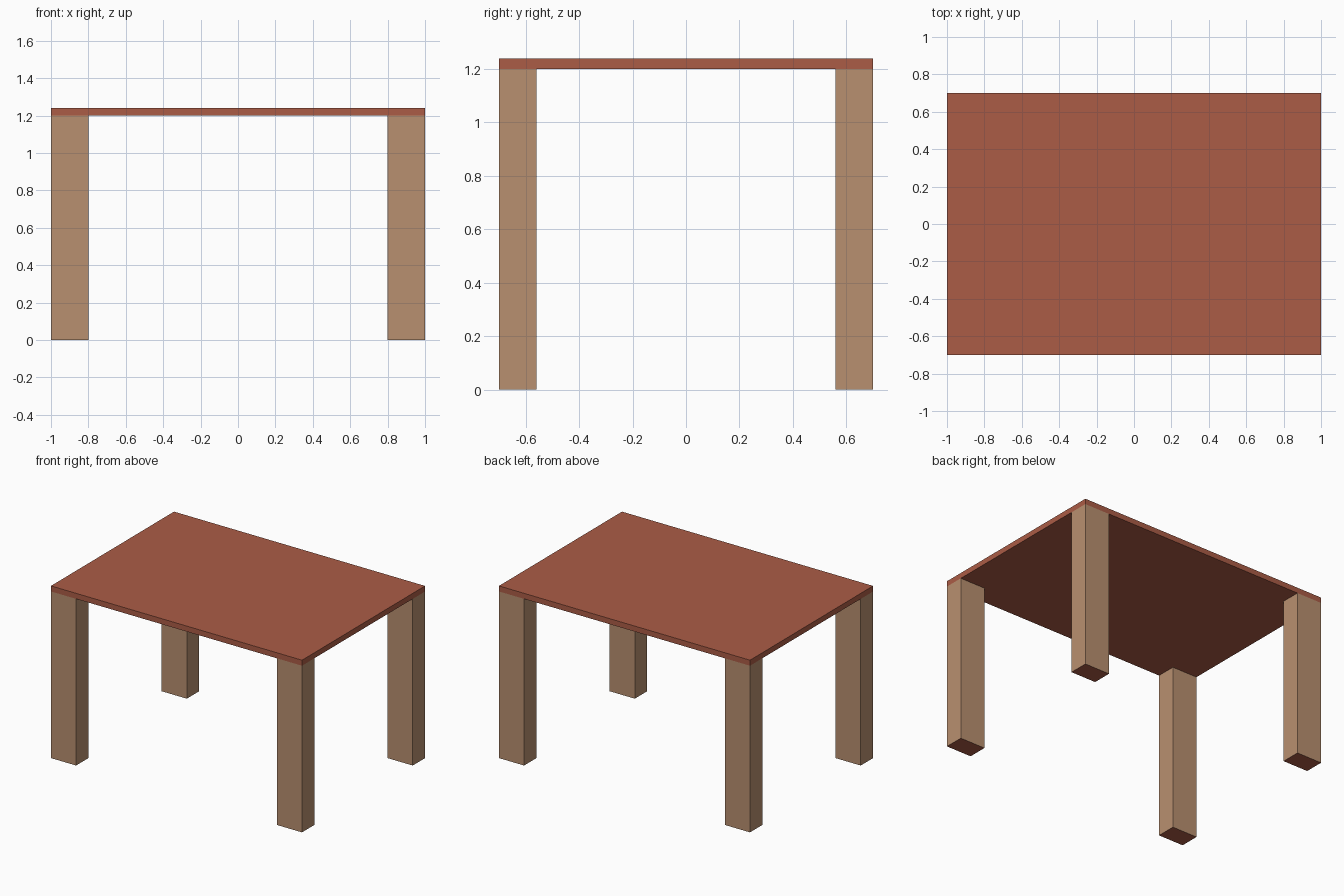
import bpy

if "Cube" in bpy.data.objects:
    bpy.data.objects.remove(bpy.data.objects["Cube"])

WIDTH, DEPTH = 2.0, 1.4
LEG_X, LEG_Y, LEG_H = 0.2, 0.14, 1.2
TOP_H = 0.04


def material(name, color):
    mat = bpy.data.materials.new(name)
    mat.diffuse_color = (*color, 1)
    mat.use_nodes = True
    mat.node_tree.nodes["Principled BSDF"].inputs["Base Color"].default_value = mat.diffuse_color
    return mat


def box(name, size, center, mat):
    bpy.ops.mesh.primitive_cube_add(size=1, location=center)
    obj = bpy.context.object
    obj.name = name
    obj.scale = size
    bpy.ops.object.transform_apply(location=False, rotation=False, scale=True)
    obj.data.materials.append(mat)
    return obj


red_wood = material("red_wood", (0.407, 0.107, 0.061))
tan_wood = material("tan_wood", (0.485, 0.279, 0.162))

# Thin table top, flush with the outer faces of the legs
box("table_top", (WIDTH, DEPTH, TOP_H), (0, 0, LEG_H + TOP_H / 2), red_wood)

# Four corner legs with red end faces
for side, sx in (("left", -1), ("right", 1)):
    for end, sy in (("front", -1), ("back", 1)):
        center = (sx * (WIDTH - LEG_X) / 2, sy * (DEPTH - LEG_Y) / 2, LEG_H / 2)
        leg = box(f"{end}_{side}_leg", (LEG_X, LEG_Y, LEG_H), center, tan_wood)
        leg.data.materials.append(red_wood)
        for face in leg.data.polygons:
            if abs(face.normal.z) > 0.9:
                face.material_index = 1
